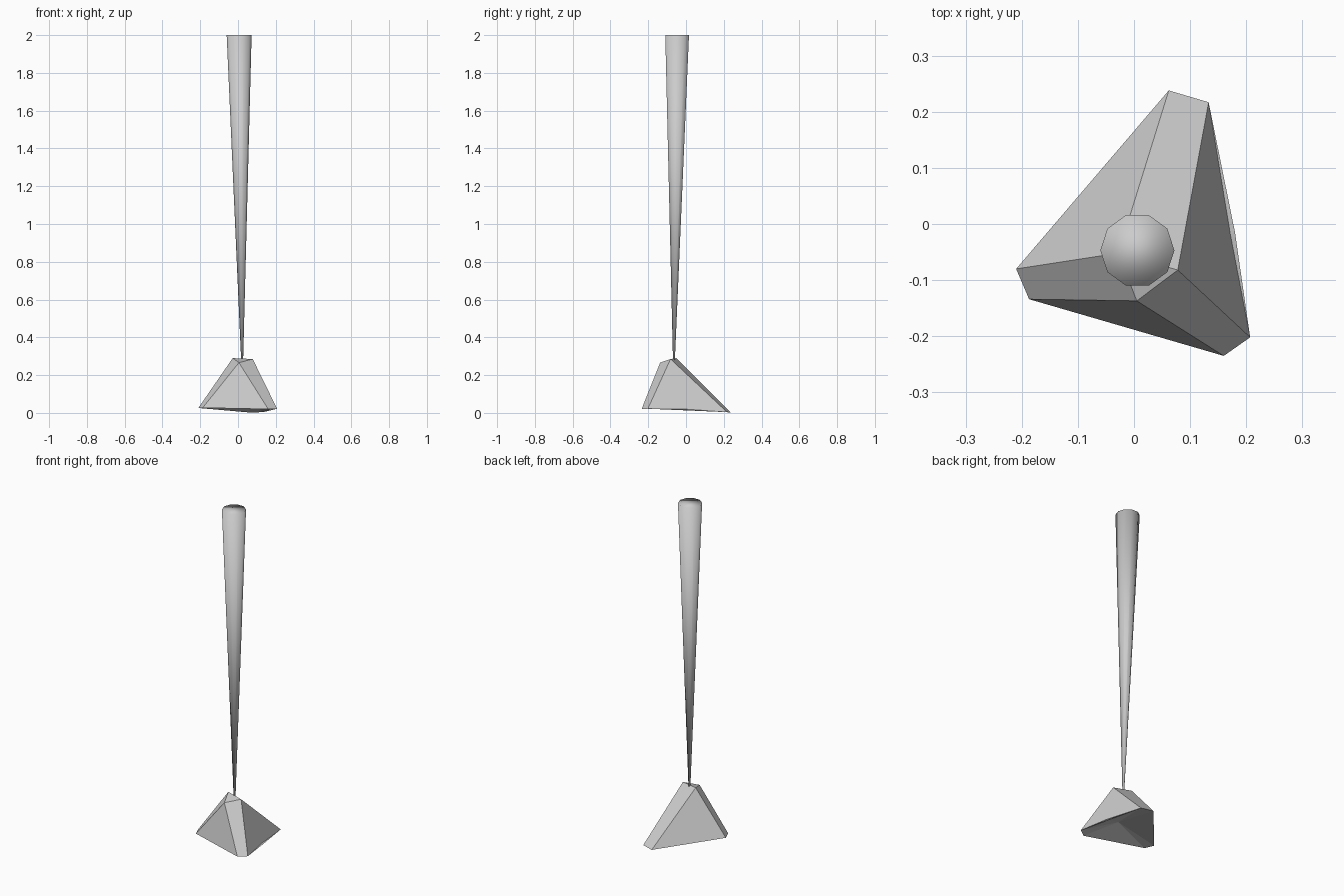
import bpy, math

if "Cube" in bpy.data.objects:
    bpy.data.objects.remove(bpy.data.objects["Cube"])

grey = bpy.data.materials.new("plain grey")
grey.diffuse_color = (0.6, 0.6, 0.6, 1)
grey.use_nodes = True
grey.node_tree.nodes["Principled BSDF"].inputs["Base Color"].default_value = grey.diffuse_color


def build(name, verts, faces, smooth=False):
    mesh = bpy.data.meshes.new(name)
    mesh.from_pydata(verts, [], faces)
    mesh.validate()
    mesh.materials.append(grey)
    for p in mesh.polygons:
        p.use_smooth = smooth
    obj = bpy.data.objects.new(name, mesh)
    bpy.context.collection.objects.link(obj)
    return obj


# Tapered, slightly leaning shaft: ten sides, narrow at the bottom
SIDES = 10


def ring(cx, cy, z, r):
    return [(cx + r * math.cos(math.tau * i / SIDES),
             cy + r * math.sin(math.tau * i / SIDES), z) for i in range(SIDES)]


shaft_verts = ring(0.022, -0.064, 0.27, 0.005) + ring(0.006, -0.047, 2.0, 0.066)
shaft_faces = [(i, (i + 1) % SIDES, (i + 1) % SIDES + SIDES, i + SIDES)
               for i in range(SIDES)]
shaft_faces += [tuple(reversed(range(SIDES))), tuple(range(SIDES, 2 * SIDES))]
build("shaft", shaft_verts, shaft_faces, smooth=True)

# Truncated three-cornered foot with bevelled corners and a hollow underside
foot_verts = [
    (0.062, 0.238, 0.002), (0.133, 0.217, 0.004),      # 0-1 back corner
    (0.207, -0.202, 0.022), (0.160, -0.235, 0.020),    # 2-3 right corner
    (-0.187, -0.134, 0.027), (-0.210, -0.080, 0.026),  # 4-5 left corner
    (-0.028, -0.052, 0.290), (0.005, -0.137, 0.266),   # 6-7 top
    (0.078, -0.082, 0.285),                            # 8 top
    (0.180, -0.015, 0.018),                            # 9 kink in right rim
    (0.060, -0.060, 0.065),                            # 10 hollow apex
]
foot_faces = [
    (6, 7, 8),                                          # top
    (6, 8, 1, 0), (8, 7, 3, 2), (7, 6, 5, 4),           # corner bevels
    (6, 0, 5), (7, 4, 3), (8, 2, 1), (1, 2, 9),         # sides
]
rim = [0, 1, 9, 2, 3, 4, 5]
foot_faces += [(a, b, 10) for a, b in zip(rim, rim[1:] + rim[:1])]  # underside
build("foot", foot_verts, foot_faces)

# Make all face normals point outwards
import bmesh
for obj in bpy.context.collection.objects:
    bm = bmesh.new()
    bm.from_mesh(obj.data)
    bmesh.ops.recalc_face_normals(bm, faces=bm.faces)
    bm.to_mesh(obj.data)
    bm.free()
